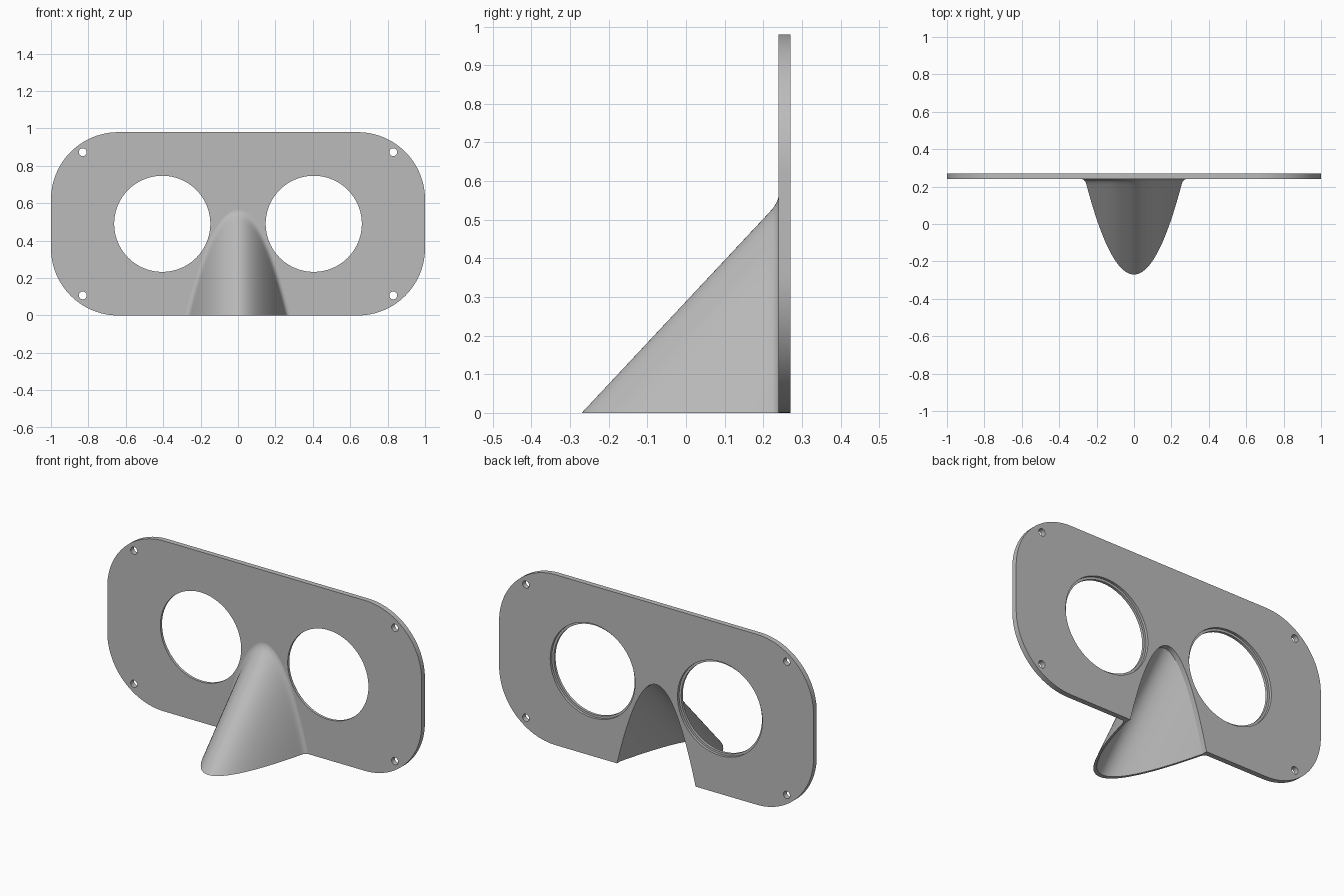
import bpy, bmesh, math

cube = bpy.data.objects.get("Cube")
if cube:
    bpy.data.objects.remove(cube, do_unlink=True)

FRONT, BACK, HEIGHT = 0.24, 0.27, 0.98
CORNER = 0.36
NOTCH_W, NOTCH_H = 0.25, 0.52

grey = bpy.data.materials.new("plain grey")
grey.use_nodes = True
grey.diffuse_color = (0.5, 0.5, 0.5, 1)
grey.node_tree.nodes["Principled BSDF"].inputs["Base Color"].default_value = (0.5, 0.5, 0.5, 1)


def finish(bm, name):
    bmesh.ops.remove_doubles(bm, verts=bm.verts, dist=1e-5)
    bmesh.ops.recalc_face_normals(bm, faces=bm.faces)
    mesh = bpy.data.meshes.new(name)
    bm.to_mesh(mesh)
    bm.free()
    mesh.materials.append(grey)
    obj = bpy.data.objects.new(name, mesh)
    bpy.context.collection.objects.link(obj)
    return obj


def smooth(obj):
    bpy.ops.object.select_all(action='DESELECT')
    obj.select_set(True)
    bpy.context.view_layer.objects.active = obj
    bpy.ops.object.shade_smooth_by_angle(angle=math.radians(30))


def prism(name, outline, y0, y1):
    bm = bmesh.new()
    face = bm.faces.new([bm.verts.new((x, y0, z)) for x, z in outline])
    out = bmesh.ops.extrude_face_region(bm, geom=[face])
    verts = [v for v in out["geom"] if isinstance(v, bmesh.types.BMVert)]
    bmesh.ops.translate(bm, verts=verts, vec=(0, y1 - y0, 0))
    return finish(bm, name)


def arc(cx, cz, r, start, sweep, n):
    angles = [math.radians(start + sweep * i / n) for i in range(n + 1)]
    return [(cx + r * math.cos(a), cz + r * math.sin(a)) for a in angles]


# Face plate: rounded rectangle with an arched notch at the bottom
outline = []
for i, (sx, top) in enumerate([(1, 0), (1, 1), (-1, 1), (-1, 0)]):
    cz = HEIGHT - CORNER if top else CORNER
    outline += arc(sx * (1 - CORNER), cz, CORNER, -90 + 90 * i, 90, 24)
STEPS = 48
params = [-1 + 2 * i / STEPS for i in range(STEPS + 1)]
outline += [(NOTCH_W * s, NOTCH_H * (1 - s * s)) for s in params]
plate = prism("face_plate", outline, FRONT, BACK)

# Eye openings with a wider recess at the back, and strap holes
cuts = []
for sx in (-1, 1):
    cuts += [(sx * 0.405, 0.49, 0.257, FRONT - 0.1, 96),
             (sx * 0.405, 0.49, 0.27, (FRONT + BACK) / 2, 96)]
    cuts += [(sx * 0.83, z, 0.021, FRONT - 0.1, 24) for z in (0.107, 0.873)]
for x, z, r, y, n in cuts:
    cutter = prism("hole_cutter", arc(x, z, r, 0, 360, n)[:-1], y, BACK + 0.1)
    cutter.hide_render = True
    mod = plate.modifiers.new("hole", 'BOOLEAN')
    mod.operation, mod.solver, mod.object = 'DIFFERENCE', 'EXACT', cutter
    bpy.context.view_layer.objects.active = plate
    bpy.ops.object.modifier_apply(modifier=mod.name)
    bpy.data.objects.remove(cutter, do_unlink=True)
smooth(plate)

# Nose: hollow parabolic hood, flaring where it meets the plate
bm = bmesh.new()


def hood(tip, width, height, flare):
    rows = []
    for i in range(33):
        t = i / 32
        rows.append((tip + (FRONT - tip) * t * t, t * width, t * t * height))
    for i in range(1, 7):
        a = math.radians(15 * i)
        y, d = FRONT - flare * (1 - math.sin(a)), flare * (1 - math.cos(a))
        t = math.sqrt((y - tip) / (FRONT - tip))
        rows.append((y, t * width + d, t * t * height + d))
    if flare:
        rows = [r for i, r in enumerate(rows) if i > 32 or r[0] < FRONT - flare]
    else:
        rows = rows[:33]
    grid = [[bm.verts.new((w * s, y, h * (1 - s * s))) for s in params]
            for y, w, h in rows]
    for a, b in zip(grid, grid[1:]):
        for j in range(STEPS):
            bm.faces.new((a[j], a[j + 1], b[j + 1], b[j]))
    return grid


outer = hood(-0.27, 0.262, 0.545, 0.02)
inner = hood(-0.246, NOTCH_W, NOTCH_H, 0)
# Flat rim under the nose
last = max(len(outer), len(inner)) - 1
for side in (0, -1):
    for i in range(last):
        quad = [outer[min(i, len(outer) - 1)][side], outer[min(i + 1, len(outer) - 1)][side],
                inner[min(i + 1, len(inner) - 1)][side], inner[min(i, len(inner) - 1)][side]]
        bm.faces.new(list(dict.fromkeys(quad)))
nose = finish(bm, "nose")
smooth(nose)
